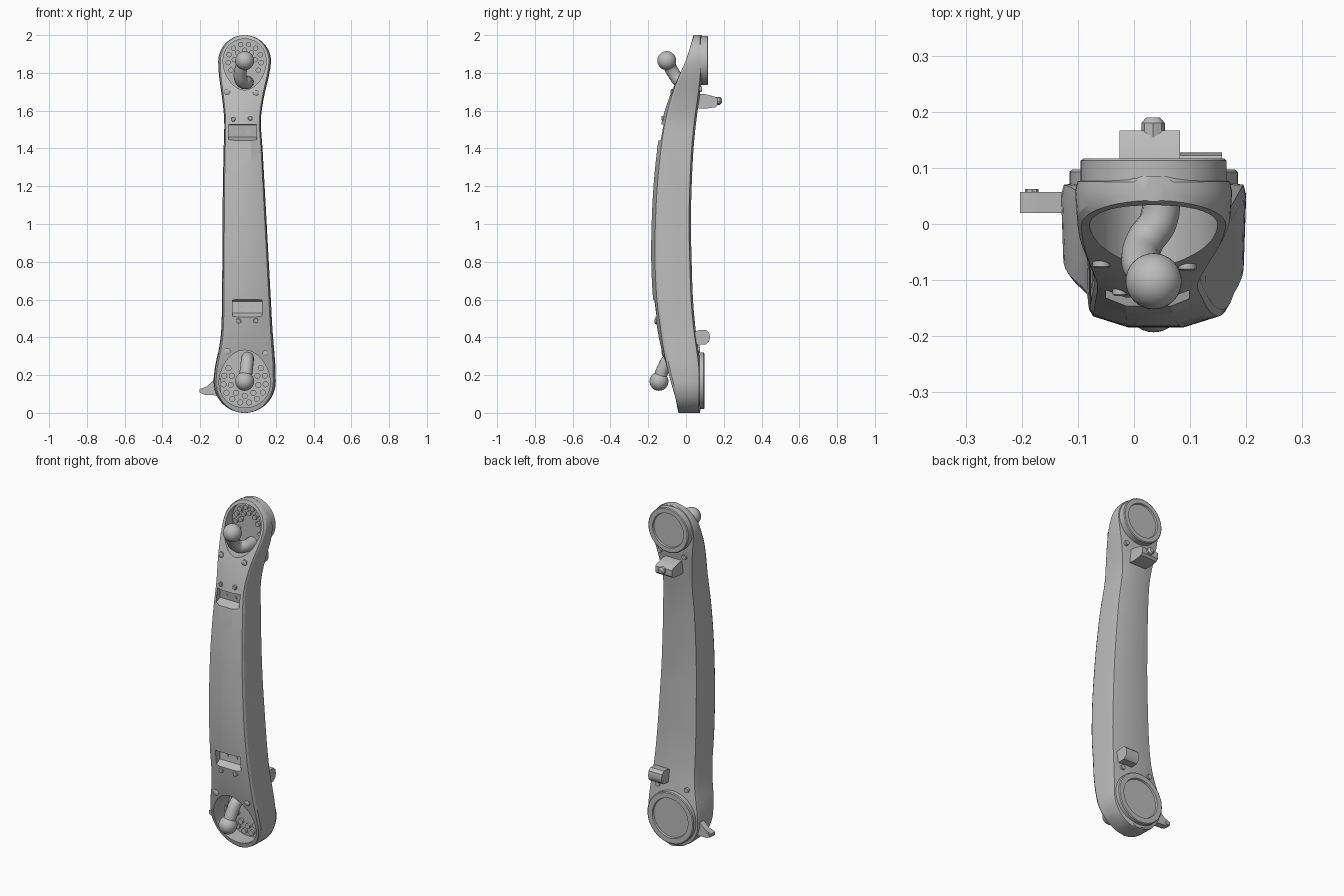
import bpy, bmesh, math
from mathutils import Vector, Matrix

if "Cube" in bpy.data.objects:
    bpy.data.objects.remove(bpy.data.objects["Cube"], do_unlink=True)

GREY = bpy.data.materials.new("plain grey")
GREY.use_nodes = True
GREY.diffuse_color = (0.5, 0.5, 0.5, 1)
GREY.node_tree.nodes["Principled BSDF"].inputs["Base Color"].default_value = (0.5, 0.5, 0.5, 1)

# Stations along the arm: z, left edge, right edge, front y, back y, ridge height
STATIONS = [
    (0.00, -0.130, 0.200, -0.040, 0.075, 0.002),
    (0.08, -0.130, 0.200, -0.058, 0.078, 0.002),
    (0.165, -0.130, 0.200, -0.083, 0.080, 0.003),
    (0.25, -0.121, 0.198, -0.107, 0.077, 0.006),
    (0.35, -0.099, 0.190, -0.133, 0.064, 0.012),
    (0.45, -0.088, 0.182, -0.153, 0.050, 0.018),
    (0.60, -0.085, 0.174, -0.174, 0.037, 0.020),
    (0.80, -0.083, 0.163, -0.184, 0.030, 0.020),
    (1.00, -0.082, 0.152, -0.182, 0.026, 0.020),
    (1.20, -0.080, 0.141, -0.172, 0.030, 0.020),
    (1.40, -0.076, 0.130, -0.152, 0.040, 0.020),
    (1.55, -0.073, 0.121, -0.126, 0.055, 0.018),
    (1.68, -0.086, 0.139, -0.085, 0.073, 0.010),
    (1.78, -0.100, 0.163, -0.042, 0.085, 0.004),
    (1.86, -0.105, 0.175, -0.005, 0.086, 0.002),
    (2.00, -0.105, 0.175, 0.040, 0.085, 0.002),
]


def station(z):
    """Smoothly interpolated xl, xr, yf, yb, ridge at height z."""
    i = 0
    while i < len(STATIONS) - 2 and z > STATIONS[i + 1][0]:
        i += 1
    a, b = STATIONS[i], STATIONS[i + 1]
    p, n = STATIONS[max(i - 1, 0)], STATIONS[min(i + 2, len(STATIONS) - 1)]
    h = b[0] - a[0]
    t = (z - a[0]) / h
    out = []
    for k in range(1, 6):
        m0 = (b[k] - p[k]) / (b[0] - p[0]) * h
        m1 = (n[k] - a[k]) / (n[0] - a[0]) * h
        out.append((2*t**3 - 3*t**2 + 1) * a[k] + (t**3 - 2*t**2 + t) * m0
                   + (3*t**2 - 2*t**3) * b[k] + (t**3 - t**2) * m1)
    return out


def front_y(x, z):
    xl, xr, yf, yb, ridge = station(z)
    u = abs(x - (xl + xr) / 2) / ((xr - xl) / 2)
    return yf + ridge * max(0, (u - 0.4) / 0.52)


def finish(name, bm, angle=35):
    bmesh.ops.recalc_face_normals(bm, faces=bm.faces)
    me = bpy.data.meshes.new(name)
    bm.to_mesh(me)
    bm.free()
    ob = bpy.data.objects.new(name, me)
    bpy.context.collection.objects.link(ob)
    me.materials.append(GREY)
    smooth(ob, angle)
    return ob


def smooth(ob, angle):
    bpy.ops.object.select_all(action='DESELECT')
    ob.select_set(True)
    bpy.context.view_layer.objects.active = ob
    bpy.ops.object.shade_smooth_by_angle(angle=math.radians(angle))


def skin(name, rings, angle=35):
    """Join equal rings of points into a closed, capped solid."""
    bm = bmesh.new()
    rows = [[bm.verts.new(p) for p in r] for r in rings]
    n = len(rows[0])
    for a, b in zip(rows, rows[1:]):
        for i in range(n):
            bm.faces.new((a[i], a[(i + 1) % n], b[(i + 1) % n], b[i]))
    bm.faces.new(rows[0])
    bm.faces.new(rows[-1])
    return finish(name, bm, angle)


def prism(name, pts, axis, lo, hi):
    """Extrude a profile along x (points are y,z) or along y (points are x,z)."""
    put = (lambda p, d: (d, p[0], p[1])) if axis == 'x' else (lambda p, d: (p[0], d, p[1]))
    return skin(name, [[put(p, d) for p in pts] for d in (lo, hi)])


def lathe_y(name, x, z, profile, n=40):
    """Solid of revolution about the y direction; profile is (radius, y)."""
    ring = [2 * math.pi * i / n for i in range(n)]
    return skin(name, [[(x + r * math.cos(a), y, z + r * math.sin(a)) for a in ring]
                       for r, y in profile])


def cut(target, cutter):
    mod = target.modifiers.new("cut", 'BOOLEAN')
    mod.operation, mod.solver, mod.object = 'DIFFERENCE', 'EXACT', cutter
    dg = bpy.context.evaluated_depsgraph_get()
    me = bpy.data.meshes.new_from_object(target.evaluated_get(dg))
    target.modifiers.clear()
    target.data = me
    bpy.data.objects.remove(cutter, do_unlink=True)


# Main shell: lofted cross-sections with rounded ends
R0, R1, N = 0.165, 0.14, 12
levels = [R0 - R0 * math.cos(math.pi / 2 * i / N) for i in range(N)]
levels += [R0 + (2 - R1 - R0) * i / 44 for i in range(45)]
levels += [2 - R1 + R1 * math.sin(math.pi / 2 * i / N) for i in range(1, N + 1)]
rings = []
for z in levels:
    xl, xr, yf, yb, ridge = station(z)
    c, w = (xl + xr) / 2, (xr - xl) / 2
    if z < R0:
        w = math.sqrt(max(R0**2 - (R0 - z)**2, 0.014**2))
    elif z > 2 - R1:
        w = math.sqrt(max(R1**2 - (z - 2 + R1)**2, 0.014**2))
    half = [(0.4 * w, yf), (0.92 * w, yf + ridge), (0.975 * w, yf + ridge + 0.012),
            (w, yb - 0.028), (0.97 * w, yb - 0.010), (0.5 * w, yb)]
    rings.append([(c + x, y, z) for x, y in half] + [(c - x, y, z) for x, y in reversed(half)])
shell = skin("shell", rings, 20)


# End recesses: egg-shaped, narrower towards the middle of the arm
def egg(cx, cz, rx, rz, toward):
    pts = []
    for i in range(48):
        a = 2 * math.pi * i / 48
        s = math.sin(a)
        pts.append((cx + rx * math.cos(a) * (1 - 0.13 * s * toward), cz + rz * s))
    return pts


cut(shell, prism("cutter", egg(0.035, 1.845, 0.113, 0.135, -1), 'y', -0.4, 0.062))
cut(shell, prism("cutter", egg(0.035, 0.180, 0.134, 0.152, 1), 'y', -0.4, 0.050))

# Front grip pockets with sloping lower ledges
cut(shell, prism("cutter", [(-0.4, 1.535), (-0.10, 1.525), (-0.093, 1.46), (-0.4, 1.355)],
                 'x', -0.050, 0.098))
cut(shell, prism("cutter", [(-0.4, 0.64), (-0.12, 0.59), (-0.125, 0.53), (-0.4, 0.37)],
                 'x', -0.030, 0.128))
smooth(shell, 20)

# Screws inside the pockets and on the front face
for i, (x, z, y) in enumerate([(-0.008, 1.485, -0.096), (0.052, 1.485, -0.096),
                               (0.018, 0.562, -0.1225), (0.080, 0.562, -0.1225)]):
    lathe_y(f"pocket_screw_{i}", x, z, [(0.007, y + 0.01), (0.007, y - 0.004)], 10)
for i, (x, z, r) in enumerate([(-0.025, 1.555, 0.013), (0.065, 1.560, 0.013),
                               (0.002, 0.485, 0.014), (0.095, 0.487, 0.014),
                               (-0.058, 1.70, 0.016), (0.095, 1.695, 0.016),
                               (-0.055, 0.325, 0.017), (0.145, 0.315, 0.015)]):
    y = front_y(x, z)
    lathe_y(f"front_screw_{i}", x, z, [(r, y + 0.02), (r, y - 0.004), (r * 0.7, y - 0.007)], 14)

# Studs on the recess floors: (name, centre z, floor y, radius, direction, rings)
for name, cz, y, r, sign, arcs in [
        ("upper", 1.865, 0.062, 0.014, 1, [(0.088, 10, 250), (0.055, 5, 170)]),
        ("lower", 0.165, 0.050, 0.016, -1, [(0.112, 12, 260), (0.075, 7, 230)])]:
    for rad, n, span in arcs:
        for i in range(n):
            a = math.radians(90 * sign - span / 2 + span * i / (n - 1))
            lathe_y(f"{name}_stud", 0.035 + rad * math.cos(a), cz + rad * math.sin(a),
                    [(r, y + 0.01), (r, y - 0.014)], 12)


# Curved necks carrying ball ends
def tube(name, pts, radius):
    cu = bpy.data.curves.new(name, 'CURVE')
    cu.dimensions, cu.bevel_depth, cu.bevel_resolution = '3D', radius, 5
    cu.use_fill_caps = True
    sp = cu.splines.new('BEZIER')
    sp.bezier_points.add(len(pts) - 1)
    for bp, p in zip(sp.bezier_points, pts):
        bp.co = p
        bp.handle_left_type = bp.handle_right_type = 'AUTO'
    tmp = bpy.data.objects.new(name + "_path", cu)
    bpy.context.collection.objects.link(tmp)
    me = bpy.data.meshes.new_from_object(tmp.evaluated_get(bpy.context.evaluated_depsgraph_get()))
    bpy.data.objects.remove(tmp, do_unlink=True)
    bm = bmesh.new()
    bm.from_mesh(me)
    finish(name, bm, 50)


def ball(name, co, r):
    bm = bmesh.new()
    bmesh.ops.create_uvsphere(bm, u_segments=32, v_segments=20, radius=r,
                              matrix=Matrix.Translation(Vector(co)))
    finish(name, bm, 60)


tube("upper_neck", [(0.035, -0.10, 1.865), (0.012, -0.07, 1.805), (0.020, -0.03, 1.755),
                    (0.043, 0.005, 1.748), (0.050, 0.065, 1.750)], 0.034)
ball("upper_ball", (0.035, -0.102, 1.865), 0.05)
tube("lower_neck", [(0.035, -0.143, 0.165), (0.045, -0.120, 0.235), (0.050, -0.085, 0.285),
                    (0.050, -0.02, 0.285), (0.050, 0.055, 0.280)], 0.034)
ball("lower_ball", (0.035, -0.143, 0.167), 0.05)

# Back mounting discs with a raised rim and sunken centre
for name, z, r, y0, y1 in [("upper_back_disc", 1.865, 0.130, 0.07, 0.117),
                           ("lower_back_disc", 0.170, 0.150, 0.06, 0.097)]:
    lathe_y(name, 0.035, z, [(r, y0), (r, y1 - 0.004), (r - 0.005, y1),
                             (r * 0.77, y1), (r * 0.75, y1 - 0.010)], 56)

# Back lugs and the side lug
prism("upper_back_lug", [(0.04, 1.615), (0.10, 1.610), (0.155, 1.618), (0.167, 1.630),
                         (0.167, 1.665), (0.15, 1.675), (0.10, 1.688), (0.04, 1.690)],
      'x', -0.026, 0.082)
lathe_y("upper_lug_pin", 0.034, 1.652, [(0.021, 0.15), (0.021, 0.180), (0.012, 0.19)], 8)
prism("lower_back_lug", [(0.03, 0.360), (0.105, 0.362), (0.122, 0.378), (0.127, 0.400),
                         (0.122, 0.425), (0.105, 0.440), (0.07, 0.438), (0.03, 0.425)],
      'x', 0.070, 0.157)
prism("side_lug", [(-0.09, 0.185), (-0.130, 0.172), (-0.165, 0.140), (-0.203, 0.126),
                   (-0.203, 0.108), (-0.178, 0.096), (-0.130, 0.094), (-0.09, 0.085)],
      'y', 0.020, 0.057)
lathe_y("side_lug_pin", -0.182, 0.115, [(0.012, 0.025), (0.012, 0.062)], 8)

# Small back screws beside the discs
for i, (x, z) in enumerate([(-0.045, 1.715), (0.115, 1.715), (-0.050, 0.345), (0.135, 0.335)]):
    y = station(z)[3]
    lathe_y(f"back_screw_{i}", x, z, [(0.014, y - 0.03), (0.014, y + 0.008)], 12)
